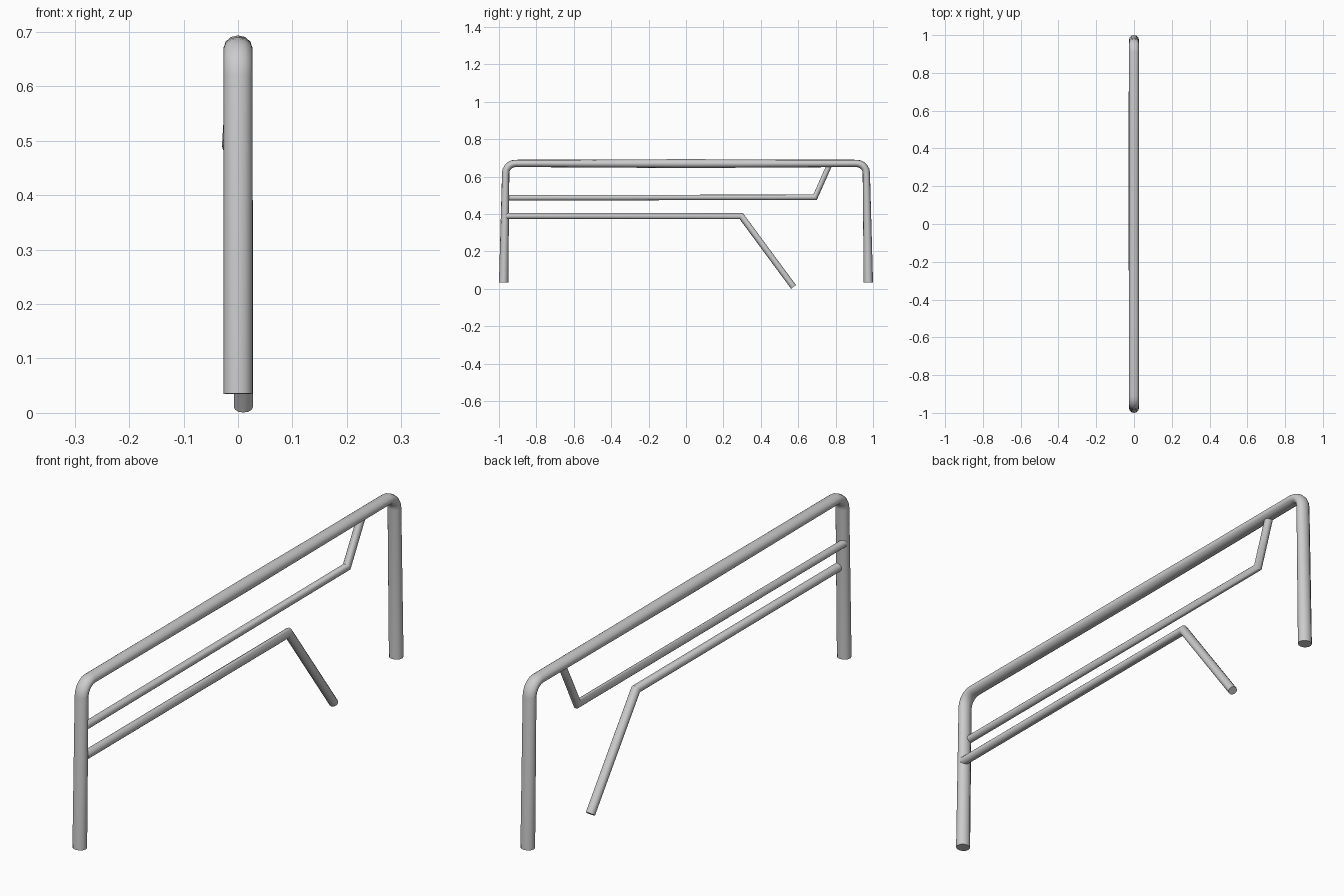
import bpy, bmesh, math
from mathutils import Vector

cube = bpy.data.objects.get("Cube")
if cube:
    bpy.data.objects.remove(cube, do_unlink=True)

metal = bpy.data.materials.new("light grey metal")
metal.use_nodes = True
grey = (0.6, 0.6, 0.6, 1)
metal.diffuse_color = grey
metal.node_tree.nodes["Principled BSDF"].inputs["Base Color"].default_value = grey

SIDES = 12


def tube(name, path, radii, width):
    """Sweep an ellipse along a path, with mitred corners.
    radii: half thickness in the side plane per point; width: half thickness in x."""
    pts = [Vector(p) for p in path]
    bm = bmesh.new()
    rings = []
    for i, p in enumerate(pts):
        before = (p - pts[i - 1]).normalized() if i else None
        after = (pts[i + 1] - p).normalized() if i < len(pts) - 1 else None
        before, after = before or after, after or before
        along = (before + after).normalized()
        across = along.cross(Vector((1, 0, 0))).normalized()
        side = across.cross(along).normalized()
        r = radii[i] / max(along.dot(after), 0.5)
        rings.append([bm.verts.new(p + across * r * math.cos(a) + side * width * math.sin(a))
                      for a in (math.tau * k / SIDES for k in range(SIDES))])
    for a, b in zip(rings, rings[1:]):
        for k in range(SIDES):
            n = (k + 1) % SIDES
            bm.faces.new((a[k], a[n], b[n], b[k]))
    bm.faces.new(rings[0])
    bm.faces.new(rings[-1])
    bmesh.ops.recalc_face_normals(bm, faces=bm.faces[:])
    mesh = bpy.data.meshes.new(name)
    bm.to_mesh(mesh)
    bm.free()
    mesh.materials.append(metal)
    obj = bpy.data.objects.new(name, mesh)
    bpy.context.collection.objects.link(obj)
    bpy.ops.object.select_all(action="DESELECT")
    obj.select_set(True)
    bpy.context.view_layer.objects.active = obj
    bpy.ops.object.shade_smooth_by_angle(angle=math.radians(50))


# Main handrail: one half (foot, post, bend, top), then mirrored
half = [(0, -0.975, 0.035)]
half_r = [0.025]
for k in range(6):
    a = math.pi / 2 * k / 5
    half.append((0, -0.91 - 0.054 * math.cos(a), 0.62 + 0.051 * math.sin(a)))
    half_r.append(0.0195)
half.append((0, -0.48, 0.67))
half_r.append(0.021)
half.append((0, -0.05, 0.67))
half_r.append(0.0235)
mirrored = [(x, -y, z) for x, y, z in reversed(half)]
tube("main_handrail", half + mirrored, half_r + half_r[::-1], 0.0265)

# Middle bar, kinked up to the top rail
tube("middle_bar", [(-0.011, -0.96, 0.487), (-0.014, 0.69, 0.490), (-0.003, 0.768, 0.665)],
     [0.0145] * 3, 0.0155)

# Lower bar, kinked down towards the floor
tube("lower_bar", [(0.01, -0.96, 0.39), (0.01, 0.295, 0.39), (0.01, 0.575, 0.0105)],
     [0.0165] * 3, 0.0175)
